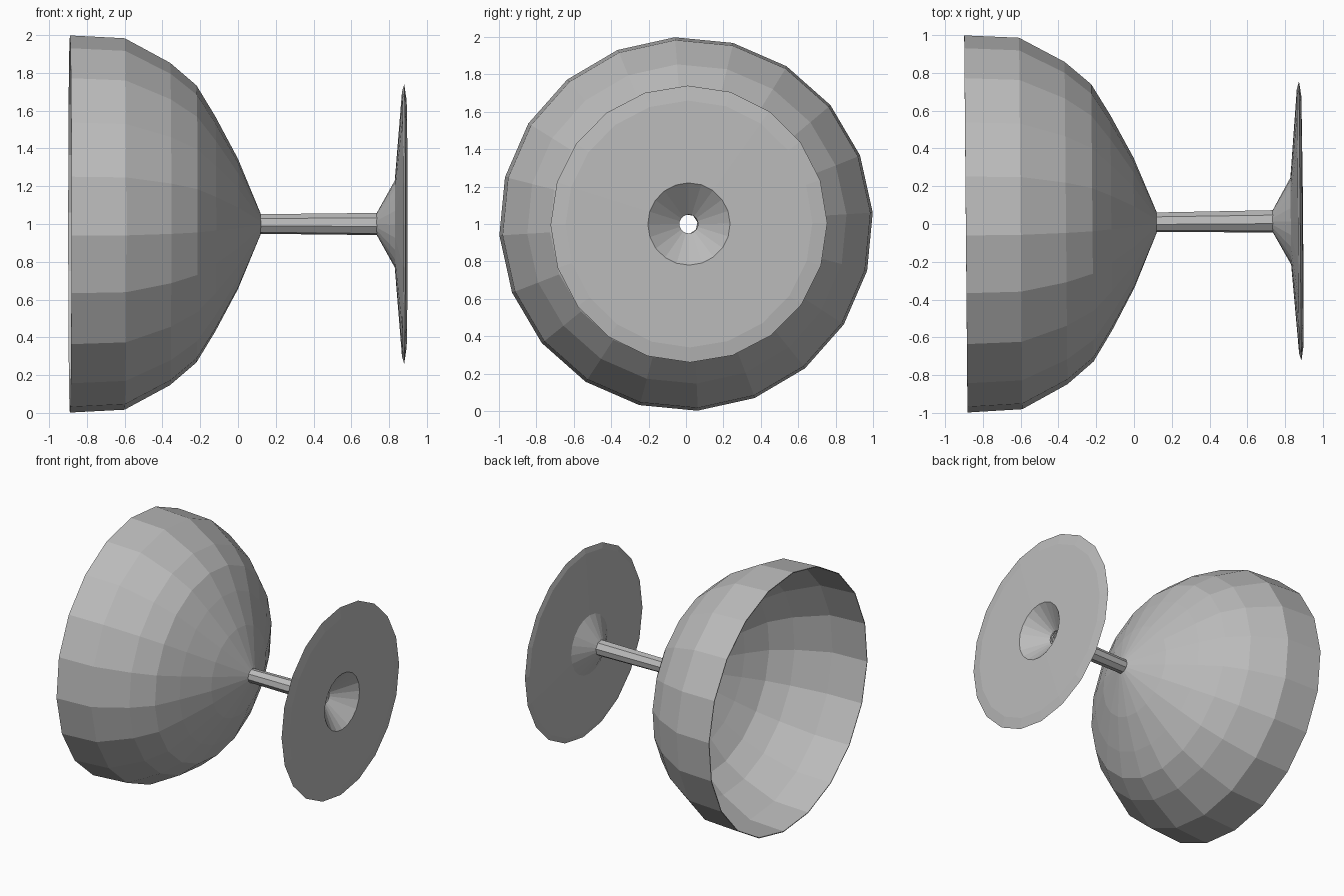
import bpy, bmesh, math

cube = bpy.data.objects.get("Cube")
if cube:
    bpy.data.objects.remove(cube, do_unlink=True)

grey = bpy.data.materials.new("plain grey")
grey.use_nodes = True
COLOR = (0.5, 0.5, 0.5, 1)
grey.diffuse_color = COLOR
grey.node_tree.nodes["Principled BSDF"].inputs["Base Color"].default_value = COLOR


def lathe(name, profile, sides, phase):
    """Spin (x, radius) pairs around the glass's lengthwise axis."""
    bm = bmesh.new()
    rings = []
    for x, r in profile:
        ring = []
        for i in range(sides):
            a = math.radians(phase) + math.tau * i / sides
            ring.append(bm.verts.new((x, r * math.cos(a), r * math.sin(a))))
        rings.append(ring)
    for a, b in zip(rings, rings[1:]):
        for i in range(sides):
            j = (i + 1) % sides
            bm.faces.new((a[i], a[j], b[j], b[i]))
    bmesh.ops.recalc_face_normals(bm, faces=bm.faces)
    mesh = bpy.data.meshes.new(name)
    bm.to_mesh(mesh)
    bm.free()
    mesh.materials.append(grey)
    ob = bpy.data.objects.new(name, mesh)
    bpy.context.collection.objects.link(ob)
    # The glass lies on its side, turned very slightly
    ob.location = (0, 0.008, 1)
    ob.rotation_euler.z = 0.0087
    return ob


# Open bowl with a thin wall
bowl = lathe("bowl", [(-0.89, 1.0), (-0.60, 0.985), (-0.36, 0.855), (-0.22, 0.735),
                      (-0.12, 0.57), (0.0, 0.345), (0.12, 0.055)], 20, 3.5)
wall = bowl.modifiers.new("wall", 'SOLIDIFY')
wall.thickness = 0.006
wall.offset = -1

# Hollow stem
lathe("stem", [(0.11, 0.053), (0.74, 0.06)], 8, 12)

# Flared foot: upper cone, thin disc, flat underside and its central recess
lathe("foot", [(0.73, 0.05), (0.83, 0.23), (0.868, 0.70), (0.88, 0.74),
               (0.892, 0.66), (0.895, 0.22), (0.75, 0.05)], 20, 0.5)
